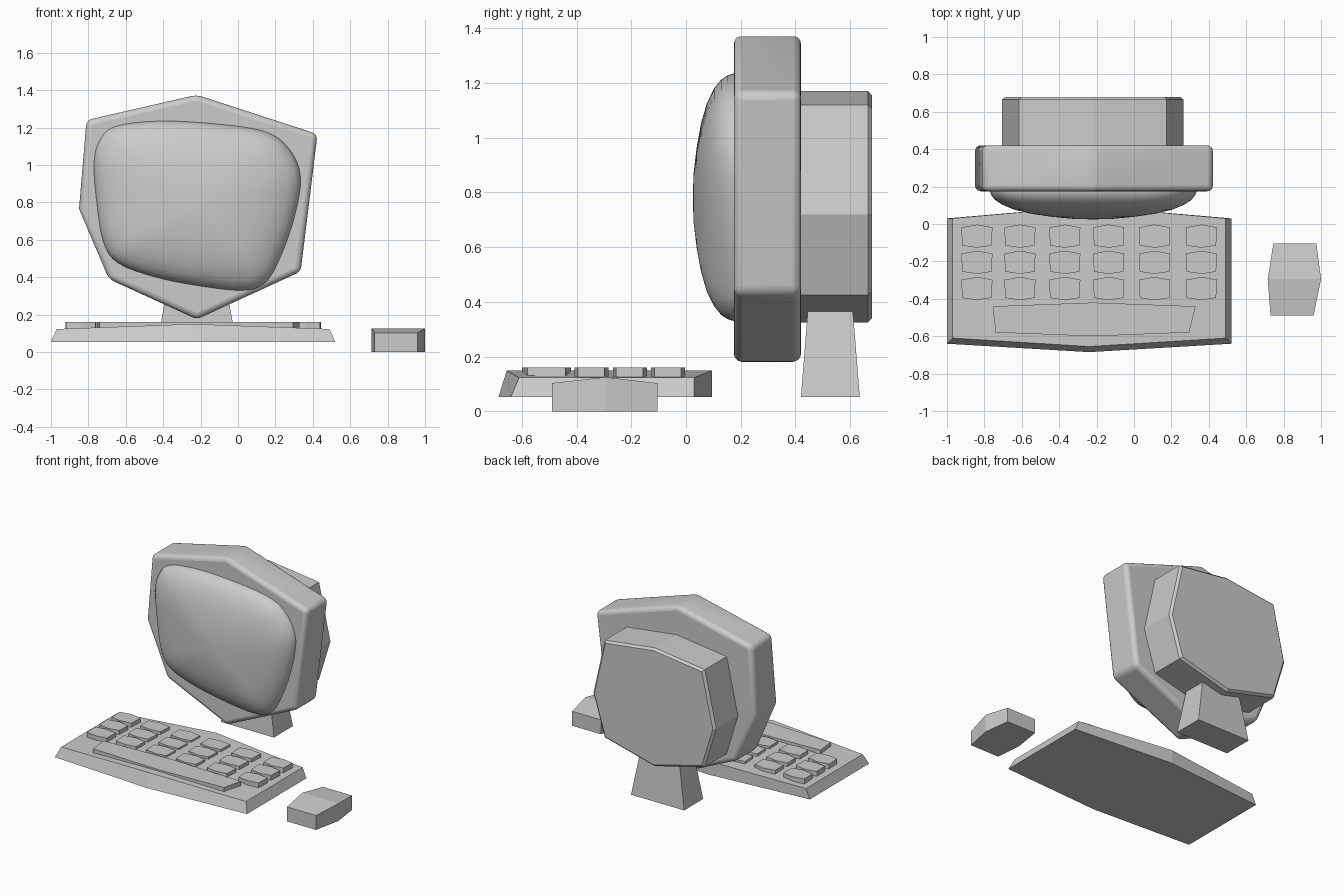
import bpy, bmesh
from mathutils import Vector

if "Cube" in bpy.data.objects:
    bpy.data.objects.remove(bpy.data.objects["Cube"])


def loft(name, rings, ridge=False):
    """Skin a list of 3D rings and cap both ends (ridge folds six-sided caps from point 0 to 3)."""
    bm = bmesh.new()
    vr = [[bm.verts.new(p) for p in ring] for ring in rings]
    n = len(vr[0])
    for a, b in zip(vr, vr[1:]):
        for i in range(n):
            j = (i + 1) % n
            bm.faces.new((a[i], a[j], b[j], b[i]))
    for cap in (vr[0], vr[-1]):
        if ridge:
            bm.faces.new(cap[:4])
            bm.faces.new(cap[3:] + cap[:1])
        else:
            bm.faces.new(cap)
    bmesh.ops.recalc_face_normals(bm, faces=bm.faces)
    me = bpy.data.meshes.new(name)
    bm.to_mesh(me)
    bm.free()
    ob = bpy.data.objects.new(name, me)
    bpy.context.collection.objects.link(ob)
    return ob


def upright(pts, y, s=1.0, c=(-0.22, 0.78)):
    """Place an x-z outline at depth y, scaled about c."""
    return [(c[0] + (x - c[0]) * s, y, c[1] + (z - c[1]) * s) for x, z in pts]


def flat(pts, z):
    return [(x, y, z) for x, y in pts]


def rect(x0, x1, y0, y1, z):
    return [(x0, y0, z), (x1, y0, z), (x1, y1, z), (x0, y1, z)]


def smooth_outline(pts, steps=4):
    """Closed Catmull-Rom curve through the points."""
    p = [Vector(q) for q in pts]
    n, out = len(p), []
    for i in range(n):
        a, b, c, d = p[i - 1], p[i], p[(i + 1) % n], p[(i + 2) % n]
        for k in range(steps):
            t = k / steps
            out.append(0.5 * (2 * b + (c - a) * t + (2 * a - 5 * b + 4 * c - d) * t ** 2
                              + (3 * b - a - 3 * c + d) * t ** 3))
    return out


def shade(ob, angle):
    bpy.ops.object.select_all(action='DESELECT')
    ob.select_set(True)
    bpy.context.view_layer.objects.active = ob
    bpy.ops.object.shade_smooth_by_angle(angle=angle)


# Monitor frame: lopsided seven-sided slab with rounded edges
frame = [(-0.22, 1.375), (0.425, 1.165), (0.335, 0.43), (-0.22, 0.175),
         (-0.69, 0.39), (-0.85, 0.765), (-0.81, 1.24)]
ob = loft("monitor_frame", [upright(frame, 0.175), upright(frame, 0.42)])
bev = ob.modifiers.new("round", 'BEVEL')
bev.width = 0.03
bev.segments = 4
shade(ob, 0.6)

# Domed screen
screen = smooth_outline([
    (-0.77, 1.0), (-0.745, 1.12), (-0.66, 1.205), (-0.42, 1.235), (-0.12, 1.22), (0.14, 1.18),
    (0.27, 1.09), (0.335, 0.93), (0.29, 0.68), (0.20, 0.45), (0.13, 0.36), (0.03, 0.33),
    (-0.15, 0.345), (-0.42, 0.395), (-0.64, 0.475), (-0.72, 0.59), (-0.755, 0.80)])
dome = [(1, -0.15), (1, 0), (0.985, 0.15), (0.95, 0.31), (0.88, 0.48), (0.76, 0.66),
        (0.6, 0.80), (0.4, 0.91), (0.2, 0.98), (0.03, 1)]
shade(loft("screen", [upright(screen, 0.175 - 0.15 * d, r) for r, d in dome]), 0.9)

# Eight-sided rear housing with a chamfered back edge
half = [(0, 1.17), (0.395, 1.12), (0.485, 0.72), (0.395, 0.425), (0, 0.325)]
back = [(-0.22 + x, z) for x, z in half] + [(-0.22 - x, z) for x, z in half[-2:0:-1]]
loft("rear_housing", [upright(back, 0.40), upright(back, 0.665),
                      upright(back, 0.68, 0.965, (-0.22, 0.75))])

# Tapered stand
loft("stand", [rect(-0.43, -0.01, 0.42, 0.635, 0.053),
               rect(-0.375, -0.065, 0.445, 0.61, 0.365)])

# Keyboard base: folded along a centre ridge
cx = -0.24
low = [(cx, 0.095), (0.52, 0.03), (0.52, -0.64), (cx, -0.685), (-1.0, -0.64), (-1.0, 0.03)]
top = [(cx, 0.095), (0.49, 0.03), (0.49, -0.61), (cx, -0.655), (-0.97, -0.61), (-0.97, 0.03)]
loft("keyboard_base", [flat(low, 0.053),
                       [(x, y, 0.15 if x == cx else 0.123) for x, y in top]], True)

# Keys: three rows of six, slightly bulged at front and back
key = [(-0.083, 0.047), (0, 0.062), (0.083, 0.047), (0.079, -0.05), (0, -0.062), (-0.079, -0.05)]
for r, ky in enumerate((-0.065, -0.205, -0.345)):
    for c, kx in enumerate((-0.84, -0.61, -0.37, -0.135, 0.11, 0.36)):
        pts = [(kx + x, ky + y) for x, y in key]
        loft(f"key_{r + 1}_{c + 1}", [flat(pts, 0.115), flat(pts, 0.16)])

# Space bar
bar = [(-0.755, -0.44), (-0.22, -0.42), (0.33, -0.44), (0.295, -0.58), (-0.22, -0.6), (-0.74, -0.58)]
loft("space_bar", [flat(bar, 0.115), flat(bar, 0.16)])

# Mouse: six-sided block with a crosswise ridge
mouse = [(1.0, -0.295), (0.96, -0.49), (0.73, -0.49), (0.715, -0.295), (0.745, -0.105), (0.975, -0.105)]
loft("mouse", [flat(mouse, 0.0),
               [(x, y, 0.125 if y == -0.295 else 0.103) for x, y in mouse]], True)
